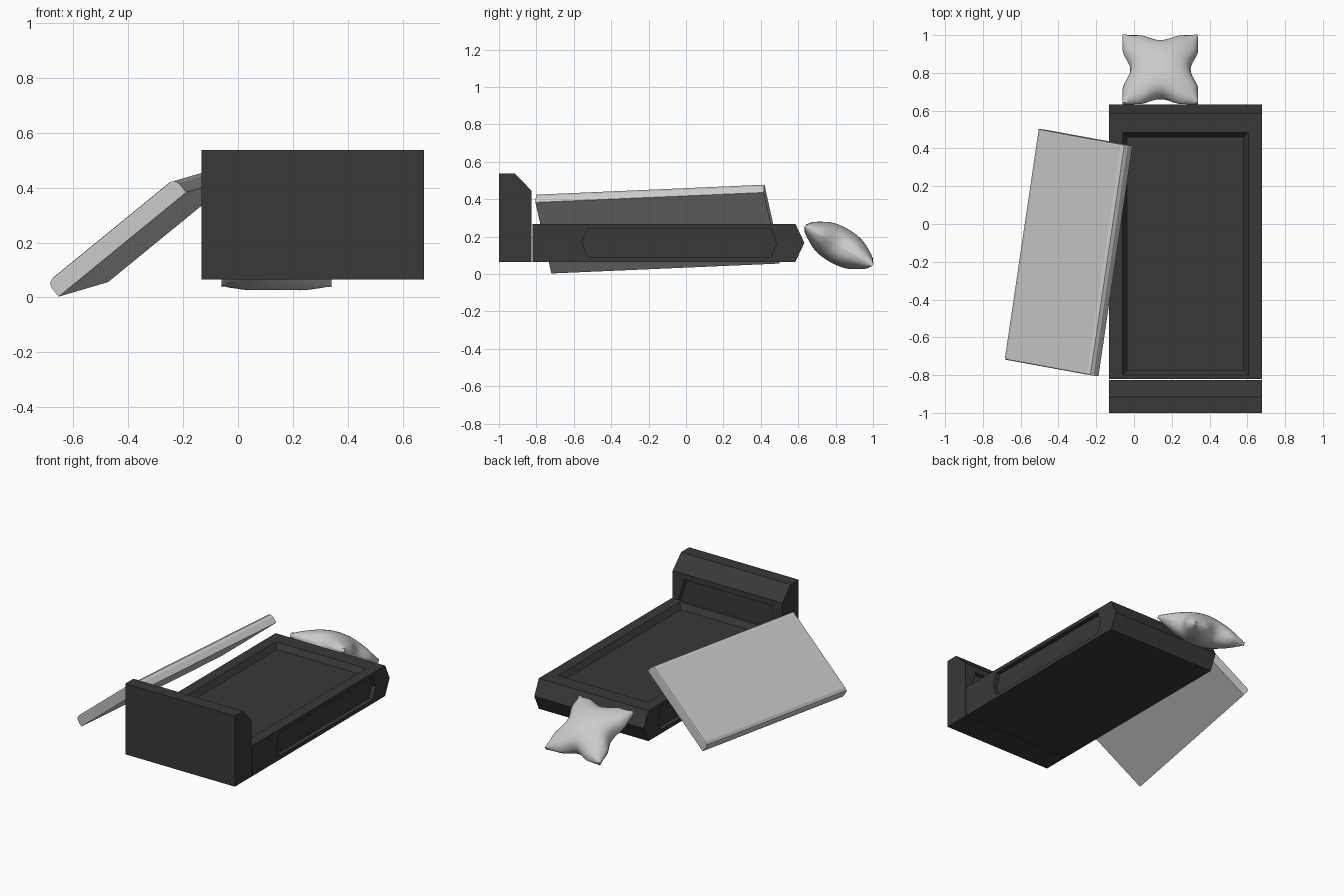
import bpy, bmesh
from math import cos, pi, radians
from mathutils import Matrix, Vector

if "Cube" in bpy.data.objects:
    bpy.data.objects.remove(bpy.data.objects["Cube"])

dark = bpy.data.materials.new("dark_frame")
dark.diffuse_color = (0.04, 0.04, 0.04, 1)
dark.use_nodes = True
dark.node_tree.nodes["Principled BSDF"].inputs["Base Color"].default_value = dark.diffuse_color


def finish(name, bm, mat=None):
    bmesh.ops.recalc_face_normals(bm, faces=bm.faces[:])
    me = bpy.data.meshes.new(name)
    bm.to_mesh(me)
    bm.free()
    ob = bpy.data.objects.new(name, me)
    bpy.context.collection.objects.link(ob)
    if mat:
        me.materials.append(mat)
    return ob


def loft(name, loop_a, loop_b, mat=None):
    """Closed solid between two matching outlines."""
    bm = bmesh.new()
    a = [bm.verts.new(p) for p in loop_a]
    b = [bm.verts.new(p) for p in loop_b]
    bm.faces.new(a)
    bm.faces.new(b)
    for i in range(len(a)):
        j = (i + 1) % len(a)
        bm.faces.new((a[i], a[j], b[j], b[i]))
    return finish(name, bm, mat)


def x_prism(name, profile, x0, x1, mat=None):
    return loft(name, [(x0, y, z) for y, z in profile],
                [(x1, y, z) for y, z in profile], mat)


def hexagon(a0, a1, z0, z1, tip):
    m = (z0 + z1) / 2
    return [(a0, m), (a0 + tip, z1), (a1 - tip, z1),
            (a1, m), (a1 - tip, z0), (a0 + tip, z0)]


def rect(x0, x1, y0, y1, z):
    return [(x0, y0, z), (x1, y0, z), (x1, y1, z), (x0, y1, z)]


def cut(ob, cutter):
    cutter.hide_render = True
    m = ob.modifiers.new("recess", 'BOOLEAN')
    m.operation = 'DIFFERENCE'
    m.solver = 'EXACT'
    m.object = cutter
    bpy.context.view_layer.objects.active = ob
    bpy.ops.object.modifier_apply(modifier=m.name)
    bpy.data.objects.remove(cutter)


X0, X1 = -0.132, 0.677

# Bed base with a pointed foot end
base = x_prism("bed_base", [(-0.82, 0.065), (-0.82, 0.268), (0.585, 0.268),
                            (0.633, 0.167), (0.585, 0.065)], X0, X1, dark)
# Mattress well with sloping walls
e = 0.024
k = 0.02 * e / 0.036
cut(base, loft("well_cutter", rect(-0.036, 0.581, -0.776, 0.461, 0.232),
               rect(-0.06 - k, 0.605 + k, -0.80 - k, 0.485 + k, 0.288)))
# Hexagonal side panels
side = hexagon(-0.557, 0.484, 0.09, 0.244, 0.03)
for x in (X0, X1):
    cut(base, x_prism("side_cutter", side, x - 0.03, x + 0.03))

# Headboard with its inner panel
head = x_prism("headboard", [(-1, 0.065), (-1, 0.537), (-0.915, 0.537),
                             (-0.827, 0.447), (-0.827, 0.065)], X0, X1, dark)
panel = hexagon(X0 + 0.04, X1 - 0.04, 0.10, 0.41, 0.045)
cut(head, loft("panel_cutter", [(x, -0.857, z) for x, z in panel],
               [(x, -0.80, z) for x, z in panel]))

# Mattress leaning against the frame, top edges rounded
W = Vector((0.465, -0.085, 0.38))
L = Vector((0.18, 1.22, 0.053))
N = W.cross(L).normalized() * 0.067
corner = Vector((-0.653, -0.72, 0.003))
base_loop = [corner, corner + W, corner + W + L, corner + L]
mattress = loft("mattress", base_loop, [p + N for p in base_loop])
bm = bmesh.new()
bm.from_mesh(mattress.data)
n = N.normalized()
for d, size in ((L, 0.026), (W, 0.012)):
    d = d.normalized()
    mid = (corner + N * 0.6).dot(n)
    edges = [ed for ed in bm.edges
             if abs((ed.verts[1].co - ed.verts[0].co).normalized().dot(d)) > 0.99
             and all(v.co.dot(n) > mid for v in ed.verts) and ed.calc_length() > 0.4]
    bmesh.ops.bevel(bm, geom=edges, offset=size, segments=2, profile=0.5,
                    affect='EDGES', clamp_overlap=True)
bm.to_mesh(mattress.data)
bm.free()


# Pillow: two puffed sheets with pinched side seams
def pinch(t):
    return 0.04 * (0.5 + 0.5 * cos(pi * min(abs(t) / 0.6, 1)))


bm = bmesh.new()
S = 28
tilt = Matrix.Translation((0.14, 0.817, 0.153)) @ Matrix.Rotation(radians(-30), 4, 'X')
sheets = []
for s in (1, -1):
    grid = []
    for i in range(S + 1):
        row = []
        for j in range(S + 1):
            u, v = 2 * i / S - 1, 2 * j / S - 1
            x = 0.2 * u - pinch(v) * u * abs(u) ** 2
            y = 0.208 * v - pinch(u) * v * abs(v) ** 2
            z = s * (0.012 * abs(u * v) ** 2
                     + 0.1 * max(0, (1 - u ** 2) * (1 - v ** 2)) ** 0.55)
            row.append(bm.verts.new(tilt @ Vector((x, y, z))))
        grid.append(row)
    sheets.append(grid)
    for i in range(S):
        for j in range(S):
            bm.faces.new((grid[i][j], grid[i + 1][j], grid[i + 1][j + 1], grid[i][j + 1]))
# Seam strip joining the two sheets
ring = ([(i, 0) for i in range(S)] + [(S, j) for j in range(S)]
        + [(i, S) for i in range(S, 0, -1)] + [(0, j) for j in range(S, 0, -1)])
for q, (a, b) in enumerate(ring):
    c, d = ring[(q + 1) % len(ring)]
    bm.faces.new((sheets[0][a][b], sheets[0][c][d], sheets[1][c][d], sheets[1][a][b]))
bmesh.ops.remove_doubles(bm, verts=bm.verts[:], dist=0.0002)
pillow = finish("pillow", bm)
for ob in bpy.context.selected_objects:
    ob.select_set(False)
pillow.select_set(True)
bpy.context.view_layer.objects.active = pillow
bpy.ops.object.shade_smooth_by_angle(angle=radians(50))
